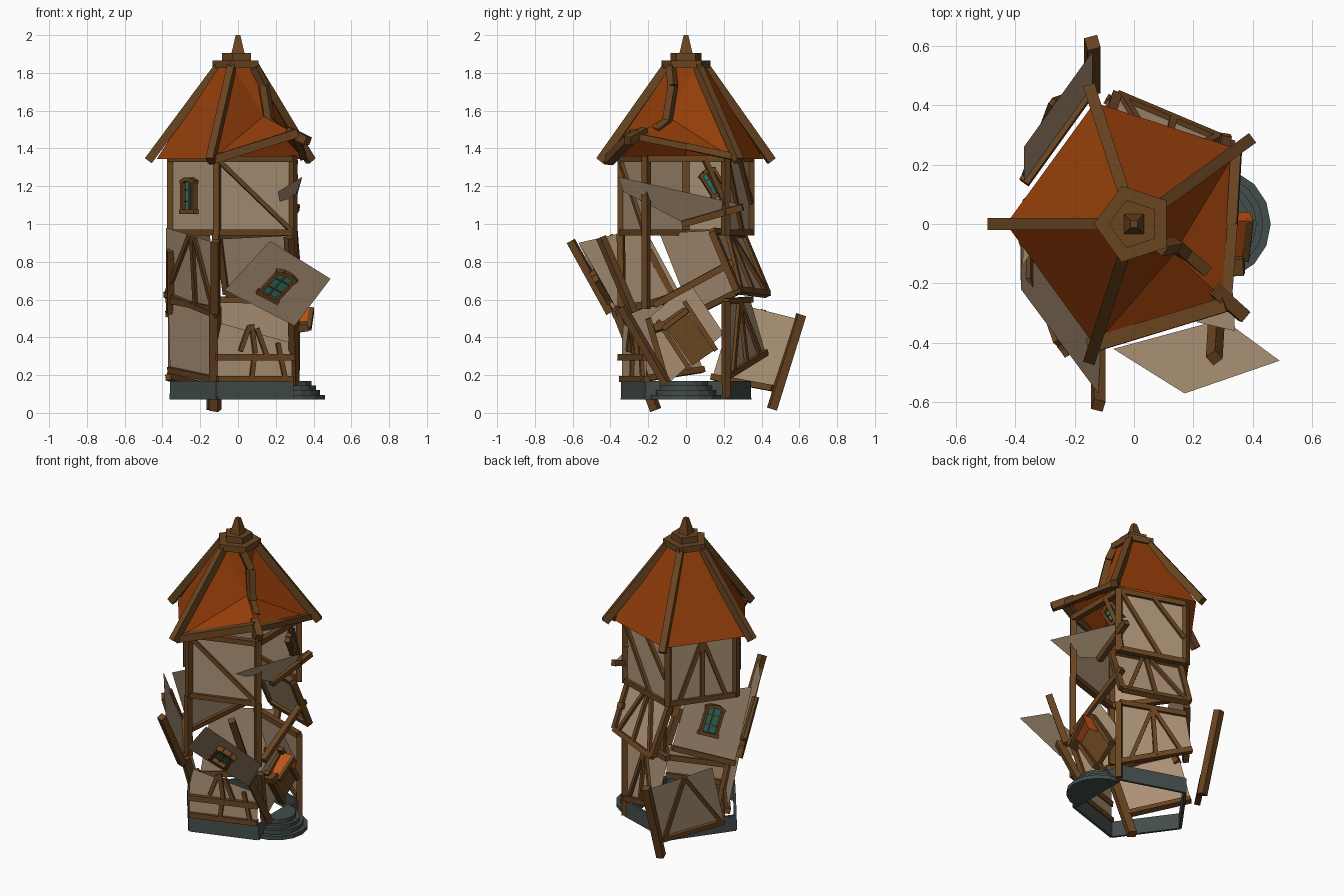
import bpy, bmesh, math
from mathutils import Vector, Matrix

V = Vector
if "Cube" in bpy.data.objects:
    bpy.data.objects.remove(bpy.data.objects["Cube"])


def material(name, color):
    m = bpy.data.materials.new(name)
    m.use_nodes = True
    m.diffuse_color = (*color, 1)
    b = m.node_tree.nodes["Principled BSDF"]
    b.inputs["Base Color"].default_value = (*color, 1)
    b.inputs["Roughness"].default_value = 0.9
    return m


WOOD = material("timber brown", (0.143, 0.059, 0.015))
ROOF = material("burnt orange", (0.3, 0.047, 0.003))
HOOD = material("bright orange", (0.52, 0.09, 0.008))
WALL = material("beige plaster", (0.42, 0.295, 0.185))
STONE = material("grey stone", (0.055, 0.074, 0.07))
GLASS = material("teal glass", (0.022, 0.19, 0.158))


def finish(name, bm, mat):
    mesh = bpy.data.meshes.new(name)
    bm.to_mesh(mesh)
    bm.free()
    mesh.materials.append(mat)
    ob = bpy.data.objects.new(name, mesh)
    bpy.context.collection.objects.link(ob)
    return ob


def flat(name, pts, mat):
    bm = bmesh.new()
    bm.faces.new([bm.verts.new(p) for p in pts])
    return finish(name, bm, mat)


def beam(name, path, w=0.035, d=0.035, facing=None, mat=WOOD):
    """Square timber following a path, one box per stretch."""
    bm = bmesh.new()
    for p, q in zip(path, path[1:]):
        p, q = V(p), V(q)
        z = (q - p).normalized()
        n = V(facing) if facing else V((p.x + q.x, p.y + q.y, 0.01))
        x = n.cross(z)
        x = x.normalized() if x.length > 1e-4 else z.orthogonal().normalized()
        y = z.cross(x)
        m = Matrix((x * w, y * d, z * (q - p).length)).transposed().to_4x4()
        m.translation = (p + q) / 2
        bmesh.ops.create_cube(bm, size=1, matrix=m)
    return finish(name, bm, mat)


def prism(name, ring, z0, z1, mat, top_scale=1):
    bm = bmesh.new()
    lo = [bm.verts.new((x, y, z0)) for x, y in ring]
    hi = [bm.verts.new((x * top_scale, y * top_scale, z1)) for x, y in ring]
    bm.faces.new(lo[::-1])
    bm.faces.new(hi)
    for i in range(len(ring)):
        j = (i + 1) % len(ring)
        bm.faces.new((lo[i], lo[j], hi[j], hi[i]))
    return finish(name, bm, mat)


def polar(r, deg, z):
    a = math.radians(deg)
    return V((r * math.cos(a), r * math.sin(a), z))


def window(name, c, right, up, s=1.0):
    """Arched window with frame, sill and glazing bars, proud of the wall."""
    c, r, u = V(c), V(right).normalized(), V(up).normalized()
    n = r.cross(u)
    at = lambda a, b, k=0.016: c + r * a * s + u * b * s + n * k
    arch = [(0.05, 0.06), (0.025, 0.085), (-0.025, 0.085), (-0.05, 0.06)]
    outline = [(-0.05, -0.08), (0.05, -0.08)] + arch
    flat(name + "_glass", [at(*p, 0.007) for p in outline], GLASS)
    f = tuple(n)
    for i, k in enumerate((-1, 1)):
        beam(f"{name}_jamb_{i}", [at(k * 0.05, -0.08), at(k * 0.05, 0.07)], 0.016, 0.03, f)
        beam(f"{name}_cross_bar_{i}", [at(-0.05, k * 0.03, 0.009), at(0.05, k * 0.03, 0.009)], 0.006, 0.01, f)
    beam(name + "_arch", [at(*p) for p in [(0.062, 0.07)] + arch[1:3] + [(-0.062, 0.07)]], 0.02, 0.032, f)
    beam(name + "_sill", [at(-0.065, -0.085), at(0.065, -0.085)], 0.022, 0.032, f)
    beam(name + "_mullion", [at(0, -0.08, 0.009), at(0, 0.085, 0.009)], 0.008, 0.01, f)


def panel(name, quad, edges="", struts=(), win=None):
    """Plaster wall; quad runs bottom left, bottom right, top right, top left."""
    bl, br, tr, tl = [V(p) for p in quad]
    n = (br - bl).cross(tl - bl).normalized()
    at = lambda u, v: bl.lerp(br, u).lerp(tl.lerp(tr, u), v) + n * 0.01
    flat(name + "_plaster", (bl, br, tr, tl), WALL)
    sides = {"b": (bl, br), "t": (tl, tr), "l": (bl, tl), "r": (br, tr)}
    for e in edges:
        beam(f"{name}_frame_{e}", sides[e], 0.032, 0.036, tuple(n))
    for i, (a, b, c, d) in enumerate(struts):
        beam(f"{name}_strut_{i}", [at(a, b), at(c, d)], 0.024, 0.018, tuple(n))
    if win:
        window(name + "_window", at(*win) - n * 0.009, br - bl, tl - bl)


def face_quad(n, z0, z1, r=0.358):
    return [polar(r, n - 36, z0), polar(r, n + 36, z0), polar(r, n + 36, z1), polar(r, n - 36, z1)]


CORNERS = [-180, -108, -36, 36, 108]
FAN = [(0.5, 1, 0.15, 0), (0.5, 1, 0.5, 0), (0.5, 1, 0.85, 0)]
VEE = [(0.55, 1, 0.05, 0), (0.55, 1, 0.95, 0)]

# Stone footing ring and rounded steps
for i, a in enumerate(CORNERS):
    p, q = polar(0.355, a, 0.12), polar(0.355, a + 72, 0.12)
    beam(f"footing_{i}", [p, q], 0.1, 0.015, mat=STONE)
for i, r in enumerate((0.19, 0.165, 0.143, 0.12)):
    ring = [polar(r, -90 + k * 22.5, 0) + V((0.27, 0, 0)) for k in range(9)]
    prism(f"step_{i}", [p.xy for p in ring], 0.07 + i * 0.025, 0.095 + i * 0.025, STONE)

# Upper storey
TOP = (0.955, 1.345)
panel("upper_front", face_quad(-72, *TOP), "bt", [(0.02, 0.97, 0.97, 0.03)])
panel("upper_left", face_quad(-144, *TOP), "bt", (), (0.45, 0.5))
panel("upper_rear", face_quad(72, *TOP), "bt", [(0.03, 0.97, 0.6, 0.03), (0.5, 1, 0.97, 0.4)])
panel("upper_back_left", face_quad(144, *TOP), "bt", FAN)
for i, a in enumerate(CORNERS):
    beam(f"upper_post_{i}", [polar(0.358, a, 0.94), polar(0.358, a, 1.36)])
beam("upper_open_lintel", [polar(0.358, -36, 1.345), polar(0.358, 36, 1.345)])
# Broken pieces of the upper right wall
flat("wall_shard", [(0.34, -0.36, 1.25), (0.21, -0.33, 1.17), (0.25, 0, 1.0), (0.3, 0.3, 1.1)], WALL)
beam("shard_beam", [(0.25, -0.02, 1.0), (0.31, 0.3, 1.09)])
window("loose_window", (0.27, 0.14, 1.22), (-0.2, 0.8, 0.5), (0.1, -0.5, 0.8), 0.8)
beam("loose_brace", [(0.3, 0.1, 1.34), (0.29, 0.2, 1.12), (0.28, 0.22, 0.96)], 0.026, 0.026)

# Middle storey
panel("middle_left", [(-0.38, -0.03, 0.63), (-0.11, -0.38, 0.52), (-0.12, -0.57, 0.9), (-0.38, -0.22, 0.98)],
      "b", [(0.5, 1, 0.05, 0.05), (0.55, 1, 0.6, 0), (0.6, 1, 0.95, 0.05)])
beam("middle_left_post", [(-0.12, -0.61, 0.91), (-0.12, -0.4, 0.53)], 0.04, 0.04)
beam("middle_side_post", [(-0.36, -0.2, 0.86), (-0.36, -0.03, 0.53)])
panel("middle_back_left", [(-0.13, 0.33, 0.67), (-0.37, 0.03, 0.52), (-0.375, -0.14, 0.95), (-0.15, 0.2, 0.97)],
      "b", (), (0.48, 0.55))
panel("middle_rear", [(0.32, 0.27, 0.65), (-0.06, 0.43, 0.63), (-0.1, 0.3, 0.94), (0.295, 0.14, 0.96)],
      "btlr", [(0.45, 1, 0.1, 0), (0.5, 1, 0.5, 0), (0.55, 1, 0.95, 0)])
beam("middle_front_post", [(-0.115, -0.345, 0.95), (-0.115, -0.34, 0.56)])
beam("middle_right_post", [polar(0.36, -36, 0.96), polar(0.36, -36, 0.55)])
beam("fallen_diagonal", [(0.3, -0.17, 0.57), (0.3, 0.25, 0.8)])
beam("fallen_front_beam", [(0.27, -0.45, 0.93), (0.28, -0.28, 0.53)], 0.04, 0.04)
# Wall swung outward with its window
panel("hanging_wall", [(-0.07, -0.42, 0.65), (0.3, -0.32, 0.46), (0.49, -0.46, 0.71), (0.17, -0.57, 0.91)],
      "", (), (0.48, 0.48))

# Lower storey
panel("lower_left", [(-0.36, 0.09, 0.23), (-0.12, -0.23, 0.18), (-0.12, -0.37, 0.55), (-0.37, -0.04, 0.6)], "bt")
beam("lower_left_post", [(-0.12, -0.37, 0.56), (-0.12, -0.16, 0.015)], 0.05, 0.045)
panel("lower_front", [polar(0.355, -108, 0.18), polar(0.355, -36, 0.18), polar(0.355, -36, 0.37), polar(0.355, -108, 0.48)],
      "b", [(0.3, 0.55, 0.42, 1.1), (0.5, 0.55, 0.45, 1.15), (0.65, 0.55, 0.52, 1.1), (0.45, 0, 0.48, 0.4), (0.9, 0, 0.8, 0.9)])
beam("lower_front_rail", [polar(0.365, -108, 0.295), polar(0.365, -36, 0.295)])
panel("lower_rear", [(0.29, 0.21, 0.19), (-0.09, 0.42, 0.32), (-0.11, 0.34, 0.6), (0.29, 0.21, 0.59)], "bt", FAN)
beam("lower_rear_post", [polar(0.36, 36, 0.08), polar(0.36, 36, 0.59)])
panel("lower_back_left", [(-0.14, 0.46, 0.13), (-0.37, 0.14, 0.19), (-0.37, 0.26, 0.58), (-0.14, 0.58, 0.5)],
      "b", VEE)
beam("lower_back_post", [(-0.14, 0.61, 0.52), (-0.14, 0.455, 0.02)], 0.045, 0.045)
panel("lower_right", [(0.26, -0.1, 0.15), (0.28, 0.2, 0.42), (0.3, 0.02, 0.69), (0.3, -0.2, 0.5)], "l")
beam("lower_right_post", [(0.29, -0.34, 0.56), (0.3, -0.09, 0.13)], 0.04, 0.04)

# Leaning door with a small orange hood
beam("door", [(0.295, -0.07, 0.52), (0.295, 0.09, 0.29)], 0.14, 0.03, (1, 0, 0))
for k in (-1, 1):
    side = V((0.005, k * 0.07, k * 0.05))
    beam(f"door_jamb_{k + 1}", [V((0.3, -0.08, 0.54)) + side, V((0.3, 0.09, 0.28)) + side], 0.025, 0.045, (1, 0, 0))
ridge = [(0.31, 0.01, 0.56), (0.4, 0.01, 0.56)]
flat("hood_slope_front", ridge + [(0.38, -0.11, 0.46), (0.31, -0.11, 0.46)], HOOD)
flat("hood_slope_back", ridge + [(0.39, 0.04, 0.46), (0.31, 0.04, 0.46)], HOOD)
beam("hood_rafter", [(0.375, -0.12, 0.445), (0.39, 0.01, 0.545)], 0.025, 0.025)
beam("hood_plate", [(0.3, -0.14, 0.45), (0.37, -0.14, 0.46)], 0.04, 0.06)

# Roof with one corner pushed up and its ridge caved in
eave = [polar(0.43, a, 1.345) for a in CORNERS]
eave[2] = V((0.31, -0.26, 1.475))
crown = [polar(0.11, a, 1.84) for a in CORNERS]
dent = V((0.135, -0.1, 1.57))
for i in (0, 3, 4):
    j = (i + 1) % 5
    flat(f"roof_slope_{i}", [eave[i], eave[j], crown[j], crown[i]], ROOF)
for i, side in enumerate((1, 3)):
    flat(f"dented_slope_low_{i}", [eave[side], eave[2], dent], ROOF)
    flat(f"dented_slope_mid_{i}", [eave[side], dent, crown[side]], ROOF)
    flat(f"dented_slope_high_{i}", [crown[side], dent, crown[2]], ROOF)
for i, a in enumerate(CORNERS):
    if i != 2:
        beam(f"ridge_beam_{i}", [polar(0.475, a, 1.335), polar(0.1, a, 1.84)], 0.04, 0.045)
beam("broken_ridge", [(0.09, -0.08, 1.83), (0.14, -0.07, 1.73), (0.17, -0.1, 1.54), (0.24, -0.16, 1.49)], 0.04, 0.04)
beam("broken_ridge_end", [(0.27, -0.22, 1.49), (0.37, -0.31, 1.44)], 0.045, 0.045)
beam("front_eave_beam", [(-0.15, -0.41, 1.335), (0.31, -0.27, 1.48)], 0.045, 0.05)
beam("right_eave_beam", [(0.31, -0.27, 1.465), (0.33, 0, 1.41), (0.345, 0.26, 1.355)], 0.035, 0.035)

# Stacked crown and finial
for i, (r, z) in enumerate(((0.135, 1.825), (0.085, 1.865))):
    prism(f"crown_{i}", [polar(r, a, 0).xy for a in CORNERS], z, z + 0.04, WOOD)
prism("finial", [polar(0.05, 45 + 90 * k, 0).xy for k in range(4)], 1.9, 2.0, WOOD, 0.35)
